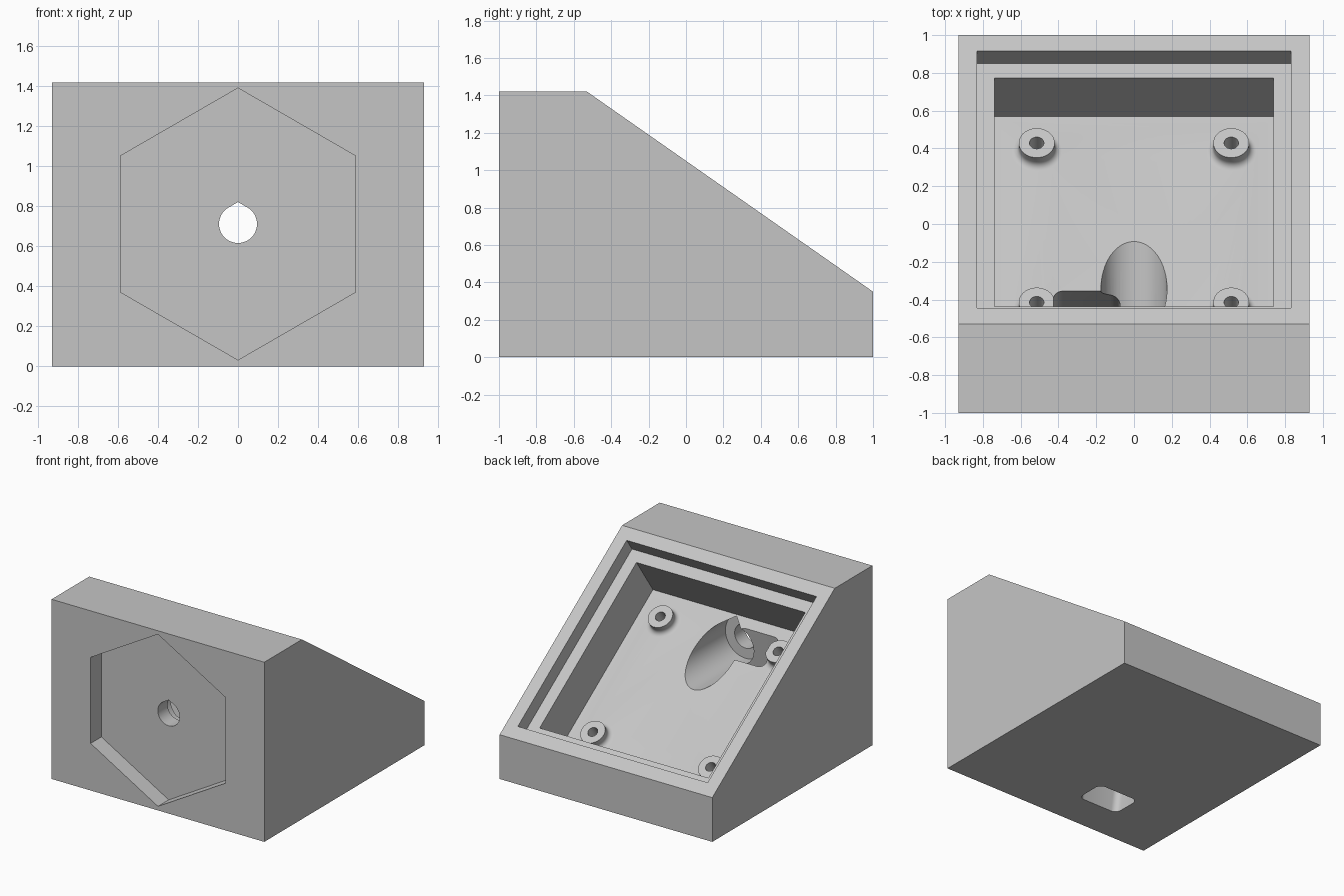
import bpy, bmesh
from math import sin, cos, pi, radians
from mathutils import Matrix

old = bpy.data.objects.get("Cube")
if old:
    bpy.data.objects.remove(old, do_unlink=True)

grey = bpy.data.materials.new("light grey plastic")
grey.use_nodes = True
colour = (0.56, 0.56, 0.56, 1)
grey.diffuse_color = colour
grey.node_tree.nodes["Principled BSDF"].inputs["Base Color"].default_value = colour


def solid(name, rings, matrix):
    """Skin a stack of matching (outline, height) rings into a closed solid."""
    bm = bmesh.new()
    loops = [[bm.verts.new((x, y, h)) for x, y in pts] for pts, h in rings]
    bm.faces.new(loops[0][::-1])
    bm.faces.new(loops[-1])
    n = len(loops[0])
    for a, b in zip(loops, loops[1:]):
        for i in range(n):
            j = (i + 1) % n
            bm.faces.new((a[i], a[j], b[j], b[i]))
    bm.transform(matrix)
    bmesh.ops.recalc_face_normals(bm, faces=bm.faces[:])
    mesh = bpy.data.meshes.new(name)
    bm.to_mesh(mesh)
    bm.free()
    mesh.materials.append(grey)
    obj = bpy.data.objects.new(name, mesh)
    bpy.context.collection.objects.link(obj)
    return obj


def prism(name, outline, low, high, matrix):
    return solid(name, [(outline, low), (outline, high)], matrix)


def circle(r, n=48, start=0.0):
    return [(r * cos(start + 2 * pi * i / n), r * sin(start + 2 * pi * i / n)) for i in range(n)]


def square(h):
    return [(-h, -h), (h, -h), (h, h), (-h, h)]


def teardrop(r, n=48):
    """Circle whose top closes in a shallow roof of two tangents."""
    arc = [radians(120 + 300 * i / n) for i in range(n + 1)]
    return [(r * cos(a), r * sin(a)) for a in arc] + [(0, r / cos(radians(30)))]


def rounded(hx, hy, r, n=6):
    pts = []
    for k, (sx, sy) in enumerate([(1, 1), (-1, 1), (-1, -1), (1, -1)]):
        for i in range(n + 1):
            a = pi / 2 * (k + i / n)
            pts.append((sx * (hx - r) + r * cos(a), sy * (hy - r) + r * sin(a)))
    return pts


def combine(target, tool, operation):
    """Apply a boolean and discard the tool."""
    tool.hide_render = True
    mod = target.modifiers.new("shape", "BOOLEAN")
    mod.operation, mod.object, mod.solver = operation, tool, "EXACT"
    graph = bpy.context.evaluated_depsgraph_get()
    result = bpy.data.meshes.new_from_object(target.evaluated_get(graph))
    target.modifiers.clear()
    target.data = result
    bpy.data.objects.remove(tool, do_unlink=True)


# Working frames: across the body, on the sloped face, and out of the front
side = Matrix(((0, 0, 1), (1, 0, 0), (0, 1, 0))).to_4x4()
slope = Matrix.Translation((0, 0.235, 0.885)) @ Matrix.Rotation(radians(-35), 4, "X")
front = Matrix.Translation((0, 0, 0.712)) @ Matrix.Rotation(pi / 2, 4, "X")

# Wedge body
wedge = [(-1, 0), (1, 0), (1, 0.35), (-0.53, 1.42), (-1, 1.42)]
body = prism("sloped_housing", wedge, -0.93, 0.93, side)

# Stepped square pocket in the slope
ledge, floor, boss_top = -0.115, -0.473, -0.397
combine(body, prism("ledge_cutter", square(0.83), ledge, 0.2, slope), "DIFFERENCE")
combine(body, prism("pocket_cutter", square(0.738), floor, 0.1, slope), "DIFFERENCE")

# Four screw bosses with flared feet
fillet = 0.038
for sx in (-1, 1):
    for sy in (-1, 1):
        place = slope @ Matrix.Translation((sx * 0.515, sy * 0.515, 0))
        rings = [(circle(0.095 + fillet), floor - 0.03)]
        for i in range(7):
            a = pi / 2 * i / 6
            rings.append((circle(0.095 + fillet * (1 - sin(a))), floor + fillet * (1 - cos(a))))
        rings.append((circle(0.095), boss_top))
        combine(body, solid("boss", rings, place), "UNION")
        combine(body, prism("screw_hole", circle(0.038, 32), boss_top - 0.16, 0, place), "DIFFERENCE")

# Hexagonal recess, bolt hole and wide counterbore from the front
combine(body, prism("hex_cutter", circle(0.68, 6, pi / 2), 0.865, 1.1, front), "DIFFERENCE")
combine(body, prism("bolt_hole", teardrop(0.095), 0.6, 0.95, front), "DIFFERENCE")
combine(body, prism("counterbore", teardrop(0.175), -0.08, 0.743, front), "DIFFERENCE")

# Leaning cable slot through the base
lean = Matrix.Translation((-0.25, -0.59, 0)) @ Matrix.Rotation(radians(-9.1), 4, "X")
combine(body, prism("cable_slot", rounded(0.177, 0.118, 0.05), -0.2, 0.93, lean), "DIFFERENCE")

# Smooth the round walls, keep edges crisp
bpy.ops.object.select_all(action="DESELECT")
body.select_set(True)
bpy.context.view_layer.objects.active = body
bpy.ops.object.shade_smooth_by_angle(angle=radians(28))
